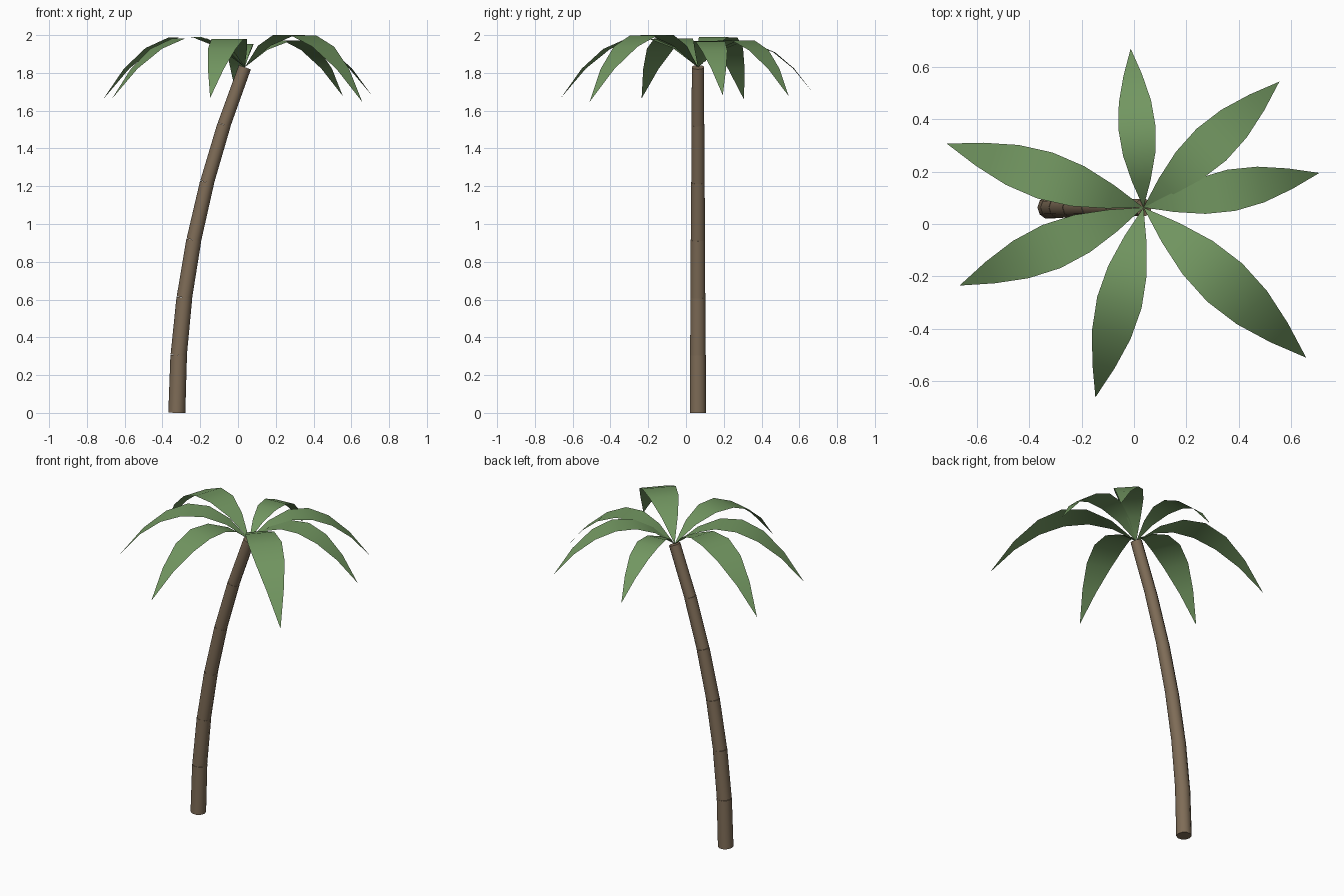
import bpy, bmesh
from math import sin, cos, pi, radians
from mathutils import Vector

if "Cube" in bpy.data.objects:
    bpy.data.objects.remove(bpy.data.objects["Cube"])


def material(name, color):
    m = bpy.data.materials.new(name)
    m.diffuse_color = color
    m.use_nodes = True
    m.node_tree.nodes["Principled BSDF"].inputs["Base Color"].default_value = m.diffuse_color
    return m


bark = material("bark", (0.21, 0.15, 0.095, 1))
green = material("leaf_green", (0.17, 0.31, 0.12, 1))

CY, TOP, SEGS = 0.063, 1.83, 6


def trunk_point(t):
    return Vector((-0.324 + 0.36 * t * t, CY, TOP * t))


def add_object(name, bm, mat):
    me = bpy.data.meshes.new(name)
    bm.to_mesh(me)
    bm.free()
    ob = bpy.data.objects.new(name, me)
    bpy.context.collection.objects.link(ob)
    me.materials.append(mat)
    bpy.context.view_layer.objects.active = ob
    bpy.ops.object.select_all(action='DESELECT')
    ob.select_set(True)
    bpy.ops.object.shade_smooth_by_angle(angle=radians(40))
    return ob


# Trunk: stacked tapering sections following a parabola
for i in range(SEGS):
    a, b = trunk_point(i / SEGS), trunk_point((i + 1) / SEGS)
    d = b - a
    r = 0.045 - 0.002 * i
    bm = bmesh.new()
    bmesh.ops.create_cone(bm, cap_ends=True, segments=10, radius1=r,
                          radius2=r - 0.0012, depth=d.length)
    seg = add_object(f"trunk_section_{i + 1}", bm, bark)
    seg.rotation_euler = d.to_track_quat('Z', 'Y').to_euler()
    seg.location = (a + b) / 2


# Fronds: arched single-sheet leaves, (heading in degrees, reach)
def frond(name, heading, reach, n=6):
    out = Vector((cos(heading), sin(heading), 0))
    side = Vector((-sin(heading), cos(heading), 0))
    bm = bmesh.new()
    base = trunk_point(1)
    prev = [bm.verts.new(base)]
    for i in range(1, n + 1):
        t = i / n
        mid = base + reach * (out * t + Vector((0, 0, 1.013 * t - 1.23 * t * t)))
        w = side * (0.117 * reach * sin(pi * t))
        row = [bm.verts.new(mid - w), bm.verts.new(mid + w)] if i < n else [bm.verts.new(mid)]
        bm.faces.new(prev[::-1][:len(prev)] + row)
        prev = row
    add_object(name, bm, green)


fronds = [(94.6, 0.609), (42.8, 0.708), (11.1, 0.685), (-42.7, 0.846),
          (-104.2, 0.748), (203, 0.763), (162, 0.79)]
for k, (deg, reach) in enumerate(fronds):
    frond(f"frond_{k + 1}", radians(deg), reach)
